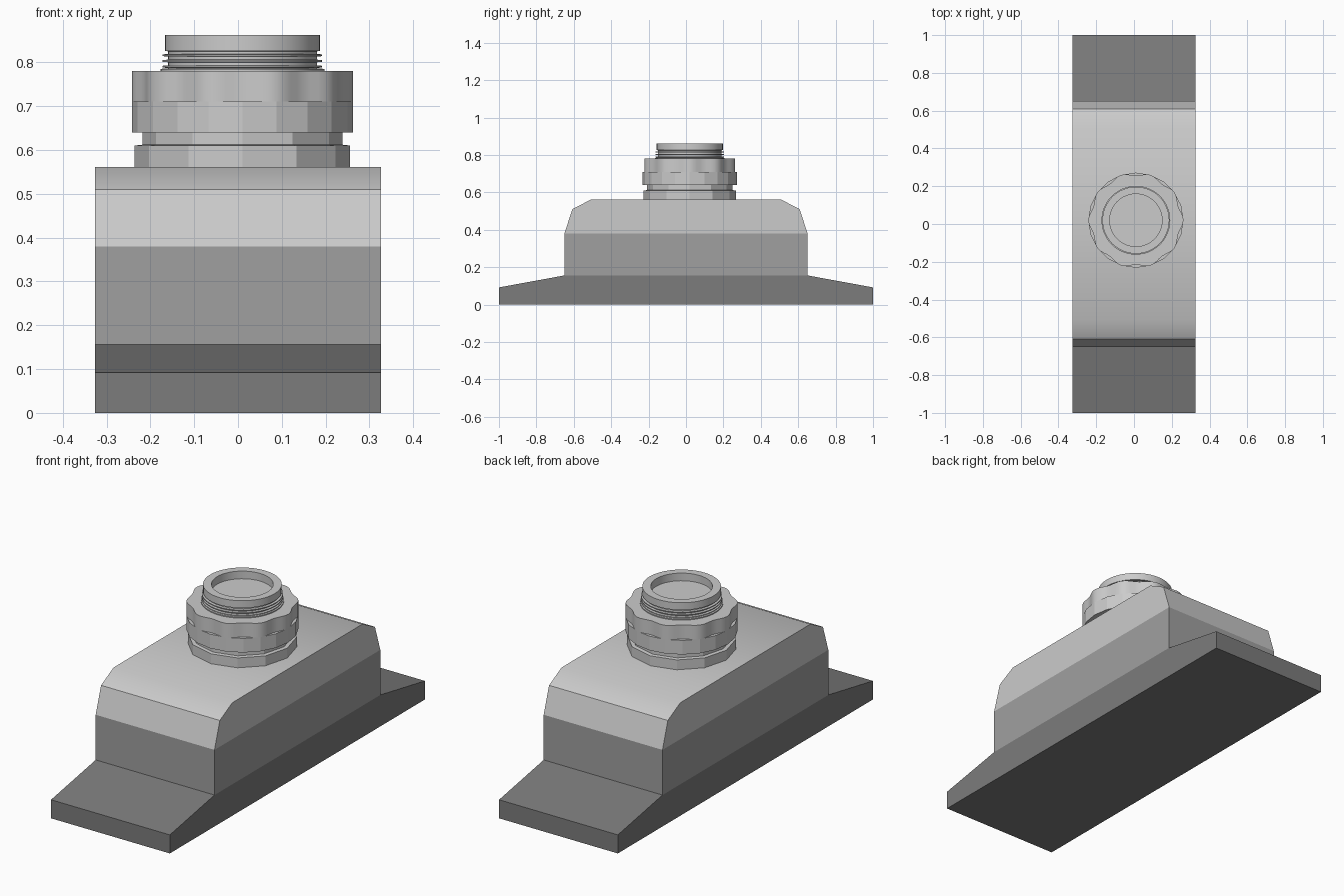
import bpy, bmesh
from math import sin, cos, pi, radians

if "Cube" in bpy.data.objects:
    bpy.data.objects.remove(bpy.data.objects["Cube"])

CX, CY, HALF_W = 0.01, 0.02, 0.326


def grey(name, v):
    m = bpy.data.materials.new(name)
    m.diffuse_color = (v, v, v, 1)
    m.use_nodes = True
    m.node_tree.nodes["Principled BSDF"].inputs["Base Color"].default_value = m.diffuse_color
    return m


def finish(bm, name, mat=None, smooth=None):
    bmesh.ops.recalc_face_normals(bm, faces=bm.faces)
    me = bpy.data.meshes.new(name)
    bm.to_mesh(me)
    bm.free()
    ob = bpy.data.objects.new(name, me)
    bpy.context.collection.objects.link(ob)
    if mat:
        me.materials.append(mat)
    if smooth:
        bpy.ops.object.select_all(action='DESELECT')
        ob.select_set(True)
        bpy.context.view_layer.objects.active = ob
        bpy.ops.object.shade_smooth_by_angle(angle=radians(smooth))
    return ob


def prism(name, half, mat=None, skip=(), smooth=None):
    """Extrude a (y, z) profile, mirrored in y, along x; skip lists hidden edges."""
    pts = half + [(-y, z) for y, z in reversed(half)]
    bm = bmesh.new()
    a, b = [[bm.verts.new((x, y, z)) for y, z in pts] for x in (-HALF_W, HALF_W)]
    bm.faces.new(a)
    bm.faces.new(b[::-1])
    n = len(pts)
    for i in range(n):
        if i not in skip:
            j = (i + 1) % n
            bm.faces.new((a[i], b[i], b[j], a[j]))
    return finish(bm, name, mat, smooth)


def lathe(name, profile, n, wave=None, smooth=None):
    """Stack rings of (radius, z); wave scales the radius by angle."""
    wave = wave or (lambda t: 1.0)
    bm = bmesh.new()
    rings = []
    for r, z in profile:
        ring = []
        for k in range(n):
            t = 2 * pi * k / n
            q = r * wave(t)
            ring.append(bm.verts.new((CX + q * cos(t), CY + q * sin(t), z)))
        rings.append(ring)
    for lo, hi in zip(rings, rings[1:]):
        for k in range(n):
            j = (k + 1) % n
            bm.faces.new((lo[k], lo[j], hi[j], hi[k]))
    bm.faces.new(rings[0][::-1])
    bm.faces.new(rings[-1])
    return finish(bm, name, None, smooth)


# Sloped foot, straight middle block and bevelled upper housing
prism("base_foot", [(1, 0), (1, 0.092), (0.65, 0.156)], grey("dark_grey", 0.2), skip=(2,))
prism("middle_block", [(0.65, 0.156), (0.65, 0.38)], grey("mid_grey", 0.35), skip=(1, 3))
prism("upper_housing", [(0.65, 0.38), (0.608, 0.51), (0.51, 0.561)], skip=(5,), smooth=30)

# Faceted gland foot with its waist
lathe("faceted_collar", [(0.246, 0.56), (0.246, 0.61), (0.228, 0.612), (0.228, 0.642)], 12)

# Wide nut and scalloped grip ring
lathe("lock_nut", [(0.252, 0.64), (0.252, 0.71)], 20)
lathe("grip_ring", [(0.252, 0.708), (0.252, 0.78)], 80,
      wave=lambda t: 0.968 + 0.032 * cos(10 * t), smooth=30)

# Threaded neck with a plain rim and a shallow recess
neck = [(0.187, 0.779), (0.187, 0.785), (0.17, 0.786)]
for z in (0.786, 0.799, 0.812):
    neck += [(0.17, z + 0.001), (0.182, z + 0.002), (0.182, z + 0.006), (0.17, z + 0.007)]
neck += [(0.17, 0.825), (0.177, 0.826), (0.177, 0.862), (0.139, 0.862), (0.139, 0.824)]
lathe("threaded_neck", neck, 48, smooth=30)
